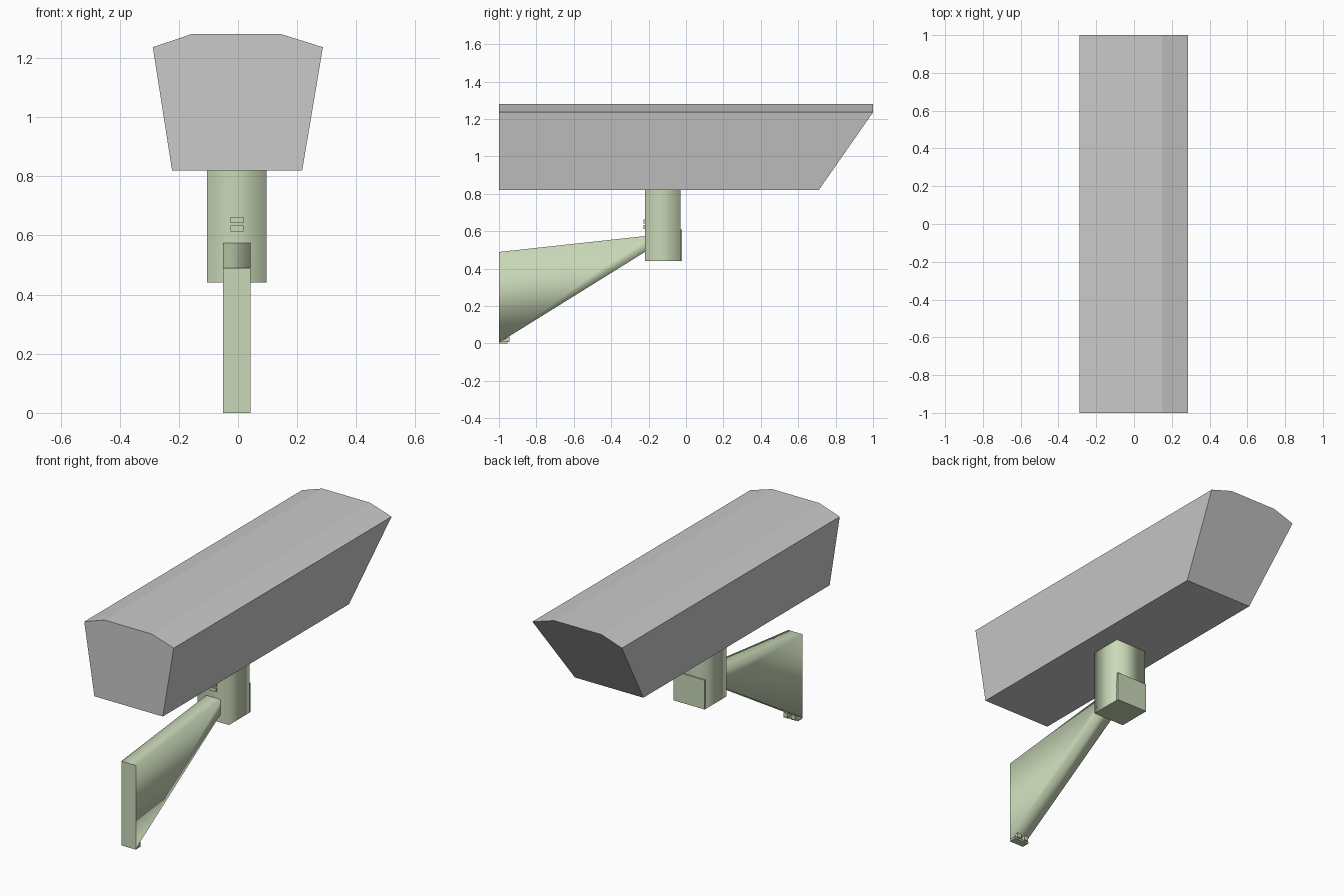
import bpy, bmesh

if "Cube" in bpy.data.objects:
    bpy.data.objects.remove(bpy.data.objects["Cube"])


def material(name, rgb):
    m = bpy.data.materials.new(name)
    m.diffuse_color = (*rgb, 1)
    m.use_nodes = True
    m.node_tree.nodes["Principled BSDF"].inputs["Base Color"].default_value = m.diffuse_color
    return m


GREY = material("housing_grey", (0.59, 0.59, 0.59))
GREEN = material("bracket_green", (0.59, 0.69, 0.48))


def loft(name, start, end, mat, smooth=False):
    """Bridge two matching outlines; the sides may be smooth, the caps stay flat."""
    bm = bmesh.new()
    a = [bm.verts.new(p) for p in start]
    b = [bm.verts.new(p) for p in end]
    n = len(a)
    for i in range(n):
        f = bm.faces.new((a[i], a[(i + 1) % n], b[(i + 1) % n], b[i]))
        f.smooth = smooth
    bm.faces.new(a)
    bm.faces.new(b)
    bmesh.ops.recalc_face_normals(bm, faces=bm.faces)
    me = bpy.data.meshes.new(name)
    bm.to_mesh(me)
    bm.free()
    me.materials.append(mat)
    ob = bpy.data.objects.new(name, me)
    bpy.context.collection.objects.link(ob)
    return ob


def rect_xy(x0, x1, y0, y1, z):
    return [(x0, y0, z), (x1, y0, z), (x1, y1, z), (x0, y1, z)]


def rect_xz(x0, x1, z0, z1, y):
    return [(x0, y, z0), (x1, y, z0), (x1, y, z1), (x0, y, z1)]


def box(name, x0, x1, y0, y1, z0, z1, smooth=False):
    return loft(name, rect_xy(x0, x1, y0, y1, z0), rect_xy(x0, x1, y0, y1, z1), GREEN, smooth)


# Long camera housing: tapered section, lower edge cut back at the far end
profile = [(-0.223, 0.82), (0.217, 0.82), (0.287, 1.236), (0.147, 1.28), (-0.158, 1.28), (-0.288, 1.236)]
loft("camera_housing",
     [(x, -1, z) for x, z in profile],
     [(x, 0.71 if z < 1 else 1, z) for x, z in profile], GREY)

# Upright post under the housing, with a plate on its back
box("post", -0.105, 0.096, -0.22, -0.03, 0.44, 0.82, smooth=True)
box("post_back_plate", -0.105, 0.096, -0.032, -0.022, 0.44, 0.61)

# Wall arm narrowing toward the post
loft("wall_arm",
     rect_xz(-0.05, 0.043, 0.004, 0.489, -1),
     rect_xz(-0.05, 0.043, 0.495, 0.575, -0.21), GREEN, smooth=True)

# Small clips on the post front and under the arm foot
for i, z in enumerate((0.613, 0.642)):
    box(f"post_clip_{i + 1}", -0.025, 0.018, -0.227, -0.215, z, z + 0.02)
for i, x in enumerate((-0.04, 0.008)):
    box(f"foot_clip_{i + 1}", x, x + 0.026, -0.975, -0.945, 0.008, 0.034)
box("foot_strip", -0.05, 0.043, -1, -0.955, 0, 0.012)
